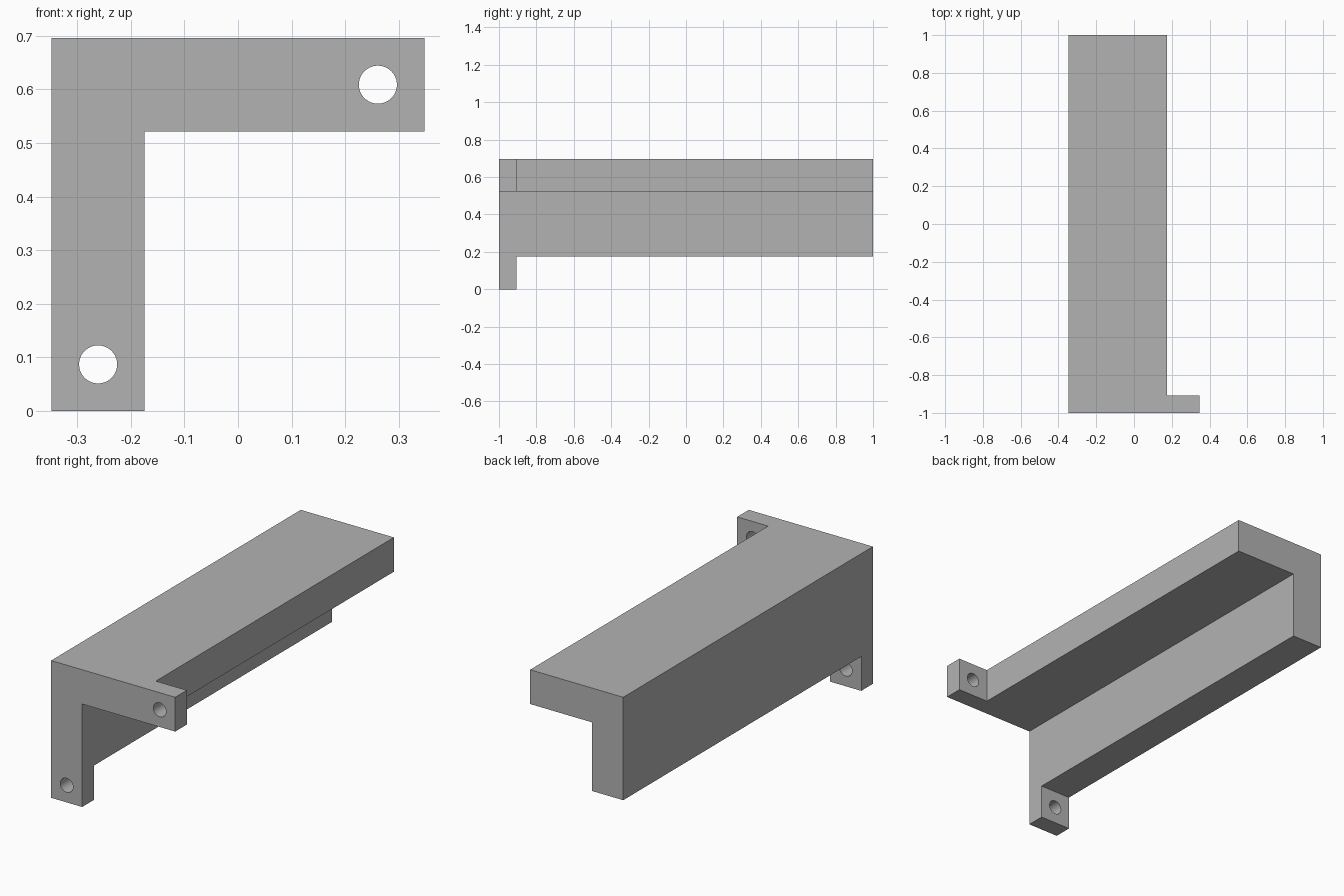
import bpy
import bmesh
import math
from mathutils import Matrix, Vector

cube = bpy.data.objects.get("Cube")
if cube:
    bpy.data.objects.remove(cube, do_unlink=True)

HALF = 0.348            # half width of the angle section
WALL = 0.174            # wall thickness, also the length of each lug
TOP = 2 * HALF
FRONT, LUG_BACK, BACK = -1.0, -0.907, 1.0
HOLE_RADIUS = 0.0355

grey = bpy.data.materials.new("plain grey")
grey.use_nodes = True
colour = (0.45, 0.45, 0.45, 1)
grey.diffuse_color = colour
grey.node_tree.nodes["Principled BSDF"].inputs["Base Color"].default_value = colour


def make_object(name, bm):
    bmesh.ops.recalc_face_normals(bm, faces=bm.faces[:])
    mesh = bpy.data.meshes.new(name)
    bm.to_mesh(mesh)
    bm.free()
    mesh.materials.append(grey)
    obj = bpy.data.objects.new(name, mesh)
    bpy.context.collection.objects.link(obj)
    return obj


def extrude_to(bm, faces, y):
    """Extrude faces straight back to the given depth."""
    result = bmesh.ops.extrude_face_region(bm, geom=faces)["geom"]
    for item in result:
        if isinstance(item, bmesh.types.BMVert):
            item.co.y = y
    return [f for f in result if isinstance(f, bmesh.types.BMFace)]


# L-shaped section as cells: lug, leg, corner, arm, lug
bm = bmesh.new()
cells = [
    (-HALF, WALL - HALF, 0, WALL),
    (-HALF, WALL - HALF, WALL, TOP - WALL),
    (-HALF, WALL - HALF, TOP - WALL, TOP),
    (WALL - HALF, HALF - WALL, TOP - WALL, TOP),
    (HALF - WALL, HALF, TOP - WALL, TOP),
]
for x0, x1, z0, z1 in cells:
    corners = [(x0, z0), (x1, z0), (x1, z1), (x0, z1)]
    bm.faces.new([bm.verts.new((x, FRONT, z)) for x, z in corners])
bmesh.ops.remove_doubles(bm, verts=bm.verts[:], dist=0.0001)

# Short front plate, then the long shell without the two lugs
plate_back = extrude_to(bm, bm.faces[:], LUG_BACK)
shell = [f for f in plate_back
         if f.calc_center_median().z > WALL and f.calc_center_median().x < HALF - WALL]
extrude_to(bm, shell, BACK)
bmesh.ops.recalc_face_normals(bm, faces=bm.faces[:])
bmesh.ops.dissolve_limit(bm, angle_limit=math.radians(1),
                         verts=bm.verts[:], edges=bm.edges[:])
bracket = make_object("angle_bracket", bm)

# Screw holes through the lugs
bm = bmesh.new()
inset = WALL / 2
for x, z in ((inset - HALF, inset), (HALF - inset, TOP - inset)):
    place = Matrix.Translation(Vector((x, FRONT, z))) @ Matrix.Rotation(math.pi / 2, 4, "X")
    bmesh.ops.create_cone(bm, cap_ends=True, segments=48, radius1=HOLE_RADIUS,
                          radius2=HOLE_RADIUS, depth=0.4, matrix=place)
cutter = make_object("hole_cutter", bm)
cutter.hide_render = True

cut = bracket.modifiers.new("screw holes", "BOOLEAN")
cut.operation = "DIFFERENCE"
cut.solver = "EXACT"
cut.object = cutter

bpy.ops.object.select_all(action="DESELECT")
bracket.select_set(True)
bpy.context.view_layer.objects.active = bracket
bpy.ops.object.modifier_apply(modifier=cut.name)
bpy.data.objects.remove(cutter, do_unlink=True)
bpy.ops.object.shade_smooth_by_angle(angle=math.radians(30))
